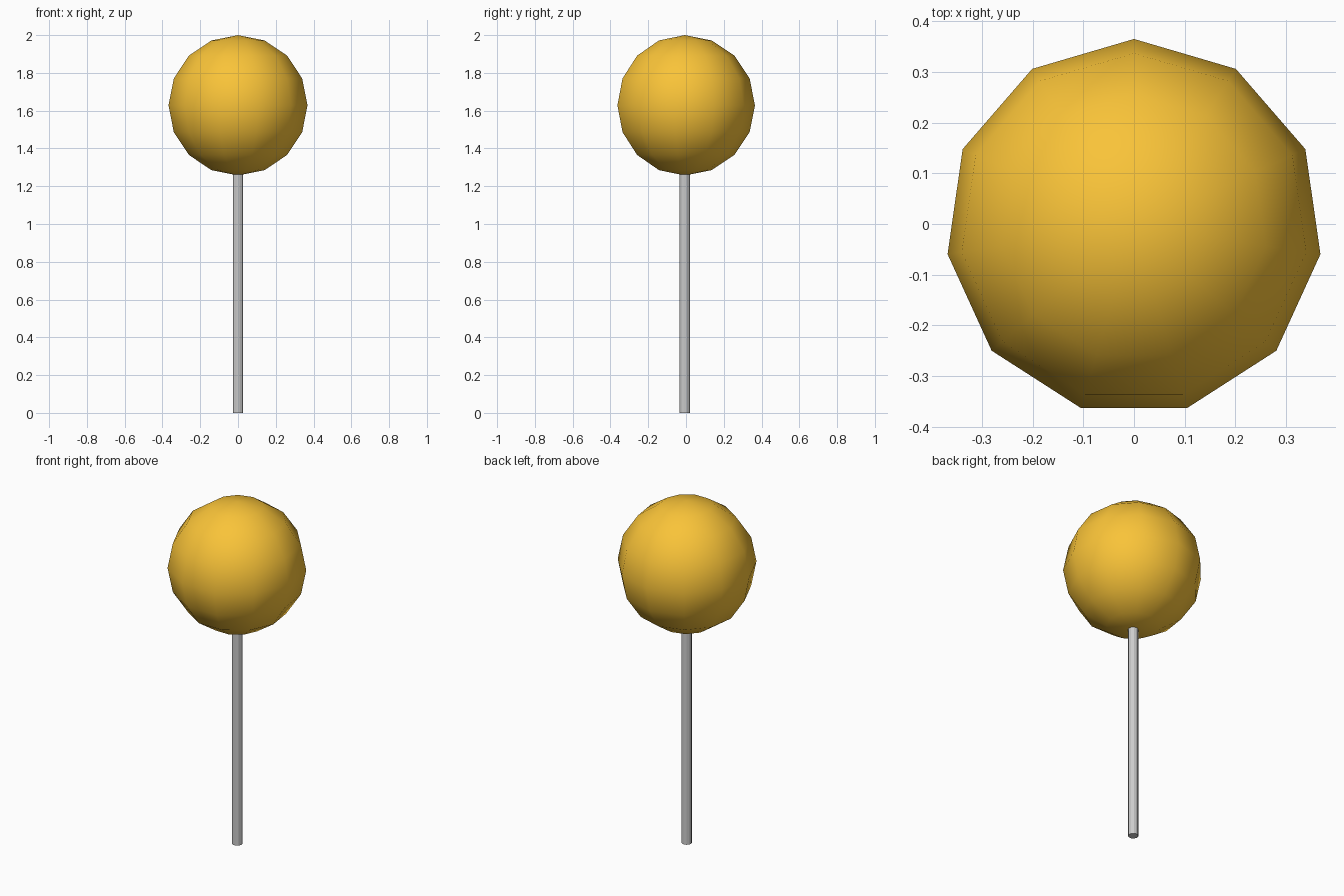
import bpy

if "Cube" in bpy.data.objects:
    bpy.data.objects.remove(bpy.data.objects["Cube"])

SIDES = 11           # both parts are eleven-sided, with a corner facing +y
CY = -0.0066         # axis offset that centres the odd-sided ball on y = 0
R = 0.3716           # ball radius


def colour(obj, name, rgba):
    mat = bpy.data.materials.new(name)
    mat.diffuse_color = rgba
    mat.use_nodes = True
    mat.node_tree.nodes["Principled BSDF"].inputs["Base Color"].default_value = mat.diffuse_color
    obj.data.materials.append(mat)


# Stick: thin faceted rod, its top just inside the ball
STICK_TOP = 1.27
bpy.ops.mesh.primitive_cylinder_add(vertices=SIDES, radius=0.0278, depth=STICK_TOP,
                                    location=(0, CY, STICK_TOP / 2))
stick = bpy.context.object
stick.name = "stick"

# Ball: low-poly sphere with smooth shading
bpy.ops.mesh.primitive_uv_sphere_add(segments=SIDES, ring_count=8, radius=R,
                                     location=(0, CY, 2 - R))
ball = bpy.context.object
ball.name = "candy_ball"
bpy.ops.object.shade_smooth()
colour(ball, "yellow", (0.95, 0.55, 0.04, 1))
